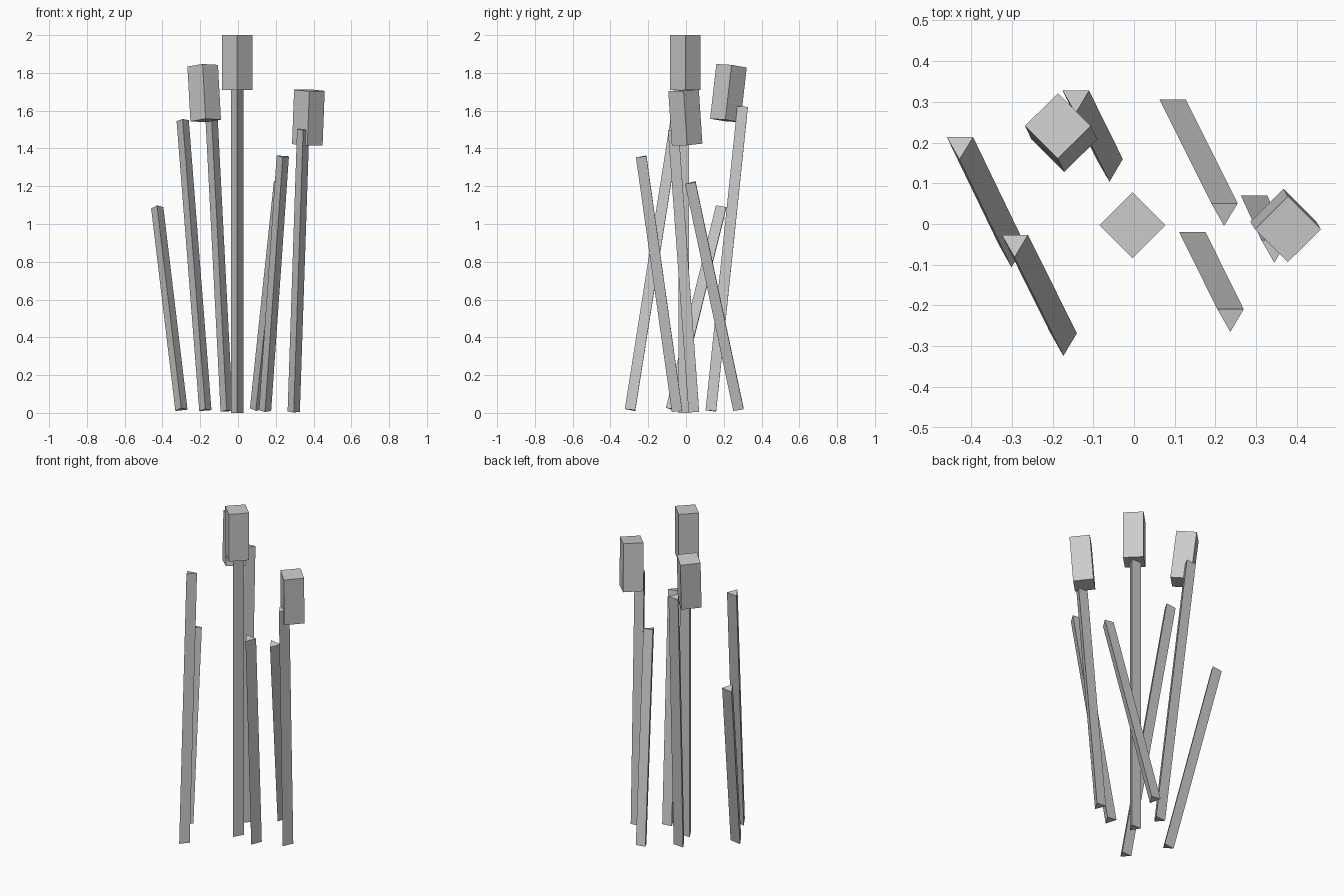
import bpy, math
from mathutils import Vector, Matrix

if "Cube" in bpy.data.objects:
    bpy.data.objects.remove(bpy.data.objects["Cube"])

grey = bpy.data.materials.new("plain grey")
grey.diffuse_color = (0.6, 0.6, 0.6, 1)
grey.use_nodes = True
grey.node_tree.nodes["Principled BSDF"].inputs["Base Color"].default_value = grey.diffuse_color


def prism(name, sides, radius, bottom, top, turn):
    """Flat-sided rod from bottom to top, leaned about x then y."""
    a, b = Vector(bottom), Vector(top)
    axis = b - a
    d = axis.normalized()
    bpy.ops.mesh.primitive_cylinder_add(vertices=sides, radius=radius, depth=axis.length)
    obj = bpy.context.object
    obj.name = name
    # lean keeps the local x direction level in plan
    lean = (Matrix.Rotation(math.atan2(d.x, d.z), 4, 'Y')
            @ Matrix.Rotation(-math.asin(d.y), 4, 'X'))
    obj.data.transform(Matrix.Rotation(turn, 4, 'Z'))
    obj.matrix_world = Matrix.Translation((a + b) / 2) @ lean
    obj.data.materials.append(grey)
    return obj


# Triangular stems and leaves: pointed edge faces the front
stems = [
    ("centre_stem", (-0.004, -0.003, 0.0), (-0.004, -0.003, 1.72)),
    ("left_stem", (-0.06, 0.141, 0.01), (-0.143, 0.309, 1.62)),
    ("right_stem", (0.295, 0.051, 0.005), (0.345, -0.058, 1.50)),
    ("outer_left_leaf", (-0.30, -0.07, 0.018), (-0.428, 0.195, 1.09)),
    ("front_left_leaf", (-0.173, -0.287, 0.015), (-0.293, -0.045, 1.55)),
    ("back_right_leaf", (0.095, 0.287, 0.018), (0.222, 0.032, 1.22)),
    ("front_right_leaf", (0.143, -0.038, 0.01), (0.237, -0.228, 1.358)),
]
for name, bottom, top in stems:
    prism(name, 3, 0.0375, bottom, top, math.pi)

# Square seed heads set corner-on
heads = [
    ("centre_head", (-0.004, -0.003, 1.71), (-0.004, -0.003, 2.0)),
    ("left_head", (-0.171, 0.208, 1.548), (-0.187, 0.241, 1.838)),
    ("right_head", (0.367, 0.006, 1.42), (0.378, -0.013, 1.708)),
]
for name, bottom, top in heads:
    prism(name, 4, 0.081, bottom, top, 0)
